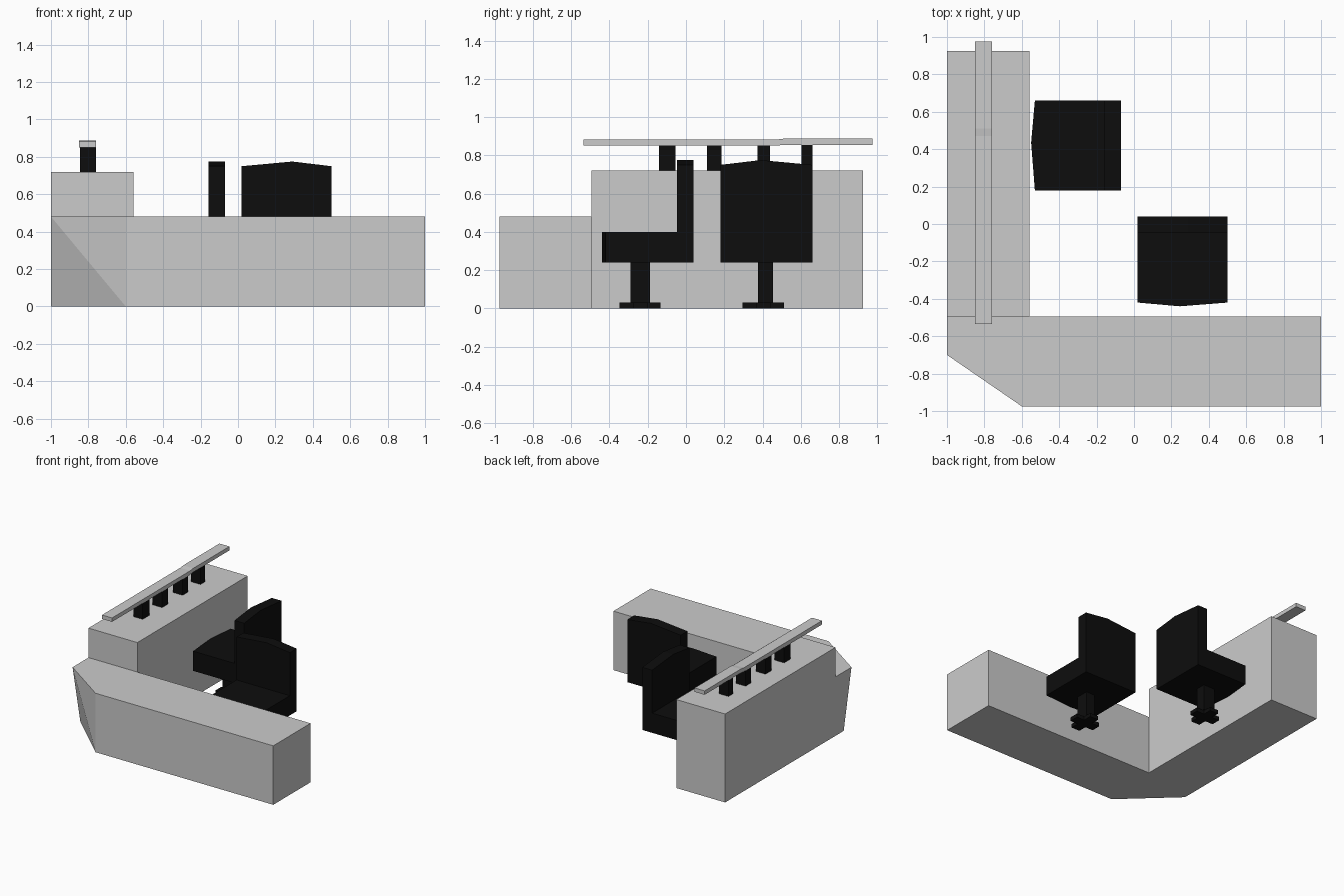
import bpy, bmesh
from math import radians
from mathutils import Matrix

if "Cube" in bpy.data.objects:
    bpy.data.objects.remove(bpy.data.objects["Cube"])

black = bpy.data.materials.new("black")
black.diffuse_color = (0.004, 0.004, 0.004, 1)
black.use_nodes = True
black.node_tree.nodes["Principled BSDF"].inputs["Base Color"].default_value = black.diffuse_color


def finish(name, bm, mat=None, matrix=None):
    bmesh.ops.recalc_face_normals(bm, faces=bm.faces)
    me = bpy.data.meshes.new(name)
    bm.to_mesh(me)
    bm.free()
    ob = bpy.data.objects.new(name, me)
    bpy.context.collection.objects.link(ob)
    if mat:
        me.materials.append(mat)
    if matrix:
        ob.matrix_world = matrix
    return ob


def prism(name, pts, axis, lo, hi, mat=None, matrix=None):
    """Extrude a 2D outline along x, y or z between lo and hi."""
    def place(p, d):
        v = list(p)
        v.insert("xyz".index(axis), d)
        return v
    bm = bmesh.new()
    face = bm.faces.new([bm.verts.new(place(p, lo)) for p in pts])
    ext = bmesh.ops.extrude_face_region(bm, geom=[face])
    for v in ext["geom"]:
        if isinstance(v, bmesh.types.BMVert):
            v.co["xyz".index(axis)] = hi
    return finish(name, bm, mat, matrix)


def box(name, x0, x1, y0, y1, z0, z1, mat=None, matrix=None):
    return prism(name, [(x0, y0), (x1, y0), (x1, y1), (x0, y1)], "z", z0, z1, mat, matrix)


# Low front counter, cut corner leans inward at its foot
bm = bmesh.new()
top, foot = [], []
for x, y, yf in [(-1, -.70, -.60), (-.6, -.975, -.975), (1, -.975, -.975),
                 (1, -.495, -.495), (-1, -.495, -.495)]:
    top.append(bm.verts.new((x, y, .48)))
    foot.append(bm.verts.new((x, yf, 0)))
bm.faces.new(top)
bm.faces.new(foot[::-1])
bm.faces.new((top[0], foot[0], foot[1]))
bm.faces.new((top[0], foot[1], top[1]))
for i in range(1, 5):
    j = (i + 1) % 5
    bm.faces.new((top[i], foot[i], foot[j], top[j]))
finish("front_counter", bm)

# Tall side counter
box("side_counter", -1, -.56, -.495, .925, 0, .72)

# Shelf bar with a slight step, on four posts
prism("shelf_bar", [(-.535, .85), (.47, .85), (.51, .855), (.975, .855),
                    (.975, .887), (.51, .887), (.47, .882), (-.535, .882)],
      "x", -.85, -.76)
for y0, y1 in [(-.14, -.056), (.11, .185), (.373, .44), (.603, .66)]:
    box("shelf_post", -.845, -.76, y0, y1, .72, .853, black)


# Swivel chair, facing -y in its own frame
def chair(x, y, angle):
    m = Matrix.Translation((x, y, 0)) @ Matrix.Rotation(radians(angle), 4, "Z")
    prism("seat", [(-.24, -.22), (-.015, -.24), (.24, -.22), (.24, .16), (-.24, .16)],
          "z", .24, .40, black, m)
    prism("backrest", [(-.24, .24), (.24, .24), (.24, .75), (.03, .775), (-.24, .75)],
          "y", .153, .24, black, m)
    box("pedestal", -.035, .045, -.09, .012, .03, .24, black, m)
    # Cross-shaped foot
    cx, cy, r, w = .017, -.04, .108, .038
    plus = [(-w, -r), (w, -r), (w, -w), (r, -w), (r, w), (w, w),
            (w, r), (-w, r), (-w, w), (-r, w), (-r, -w), (-w, -w)]
    prism("chair_foot", [(cx + a, cy + b) for a, b in plus], "z", 0, .03, black, m)


chair(.26, -.20, 0)
chair(-.31, .42, -90)
